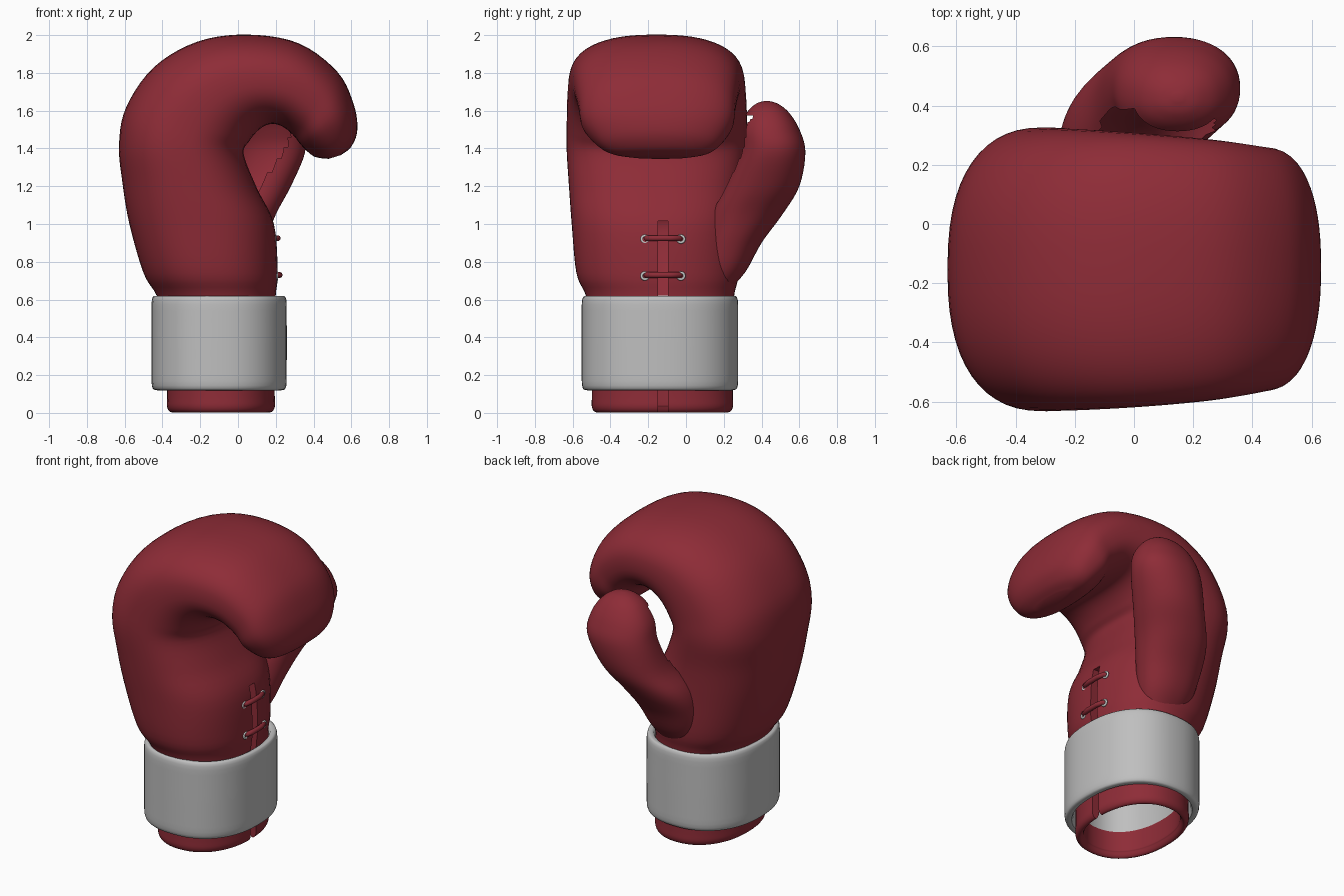
import bpy, bmesh, math
from mathutils import Vector

if "Cube" in bpy.data.objects:
    bpy.data.objects.remove(bpy.data.objects["Cube"])


def material(name, rgb):
    m = bpy.data.materials.new(name)
    m.diffuse_color = (*rgb, 1)
    m.use_nodes = True
    m.node_tree.nodes["Principled BSDF"].inputs["Base Color"].default_value = m.diffuse_color
    return m


RED = material("red leather", (0.27, 0.025, 0.038))
GREY = material("light grey cuff", (0.52, 0.52, 0.52))
METAL = material("eyelet metal", (0.6, 0.6, 0.6))


def spline(p, steps, closed=False):
    """Catmull-Rom through equal-length tuples."""
    n, out = len(p), []
    for i in range(n if closed else n - 1):
        if closed:
            q = [p[(i + k) % n] for k in (-1, 0, 1, 2)]
        else:
            q = [p[min(max(i + k, 0), n - 1)] for k in (-1, 0, 1, 2)]
        for s in range(steps):
            t = s / steps
            out.append([0.5 * (2 * b + (c - a) * t + (2 * a - 5 * b + 4 * c - d) * t * t
                               + (3 * b - a - 3 * c + d) * t ** 3) for a, b, c, d in zip(*q)])
    if not closed:
        out.append(list(p[-1]))
    return out


def smooth(ob, angle=50):
    bpy.ops.object.select_all(action='DESELECT')
    ob.select_set(True)
    bpy.context.view_layer.objects.active = ob
    bpy.ops.object.shade_smooth_by_angle(angle=math.radians(angle))


def sweep(name, stations, mats, steps=5, closed=False, sides=56, drop=None):
    """Station: outer x,z, inner x,z, y min, y max, roundness exponent."""
    bm, rings = bmesh.new(), []
    for ox, oz, ix, iz, y0, y1, e in spline(stations, steps, closed):
        c = Vector(((ox + ix) / 2, (y0 + y1) / 2, (oz + iz) / 2))
        a = Vector(((ix - ox) / 2, 0, (iz - oz) / 2))
        b = Vector((0, (y1 - y0) / 2, 0))
        ring = []
        for k in range(sides):
            t = math.tau * k / sides
            u, v = math.cos(t), math.sin(t)
            ring.append(bm.verts.new(c + a * math.copysign(abs(u) ** (2 / e), u)
                                     + b * math.copysign(abs(v) ** (2 / e), v)))
        rings.append(ring)
    pairs = list(zip(rings, rings[1:]))
    if closed:
        pairs.append((rings[-1], rings[0]))
    else:
        bm.faces.new(rings[0])
        bm.faces.new(rings[-1])
    for r, s in pairs:
        for k in range(sides):
            j = (k + 1) % sides
            bm.faces.new((r[k], r[j], s[j], s[k]))
    bmesh.ops.recalc_face_normals(bm, faces=bm.faces)
    if drop:
        gone = [f for f in bm.faces if drop(f.calc_center_median(), f.normal)]
        bmesh.ops.delete(bm, geom=gone, context='FACES')
    me = bpy.data.meshes.new(name)
    bm.to_mesh(me)
    bm.free()
    for m in mats:
        me.materials.append(m)
    ob = bpy.data.objects.new(name, me)
    bpy.context.collection.objects.link(ob)
    smooth(ob)
    return ob


def level(cx, cy, z, rx, ry, e=2.2):
    """Horizontal station."""
    return (cx - rx, z, cx + rx, z, cy - ry, cy + ry, e)


def knuckle(deg):
    """Station on the elliptical arc over the knuckles, 180 = back of hand."""
    t, s = math.radians(deg), (180 - deg) / 172
    bulge = 0.03 * max(0, math.sin(2 * t))
    return (0.63 * math.cos(t) + bulge, 1.42 + 0.58 * math.sin(t) + bulge,
            0.03 + 0.33 * s ** 1.1, 1.37 + 0.16 * abs(math.sin(math.pi * s)) ** 0.8,
            -0.632 + 0.1 * s ** 2.5, 0.325 - 0.09 * s ** 2, 2.45)


# Hand shell: hollow wrist, round the rim, up the hand, over the knuckles
hollow = [level(-0.17, -0.15, 1.10, 0.20, 0.25), level(-0.17, -0.15, 1.02, 0.30, 0.36),
          level(-0.15, -0.15, 0.85, 0.30, 0.37), level(-0.10, -0.135, 0.55, 0.235, 0.325)]
rim = [level(-0.09, -0.125, z, 0.285 - inset, 0.373 - inset) for z, inset in
       ((0.10, 0.05), (0.03, 0.045), (0.003, 0.024), (0.03, 0), (0.12, 0), (0.45, 0))]
hand = [(-0.43, 0.62, 0.20, 0.62, -0.53, 0.255, 2.2),
        (-0.50, 0.74, 0.21, 0.74, -0.58, 0.28, 2.3),
        (-0.575, 1.0, 0.19, 1.0, -0.605, 0.29, 2.4),
        (-0.612, 1.22, 0.10, 1.19, -0.62, 0.30, 2.4)]
arc = [knuckle(d) for d in (180, 160, 135, 110, 86, 62, 38, 20)]
tip = [(0.632, 1.50, 0.39, 1.365, -0.475, 0.185, 2.3),
       (0.60, 1.41, 0.43, 1.350, -0.40, 0.12, 2.2),
       (0.545, 1.365, 0.48, 1.345, -0.29, 0.02, 2.1)]
body = sweep("glove_hand", hollow + rim + hand + arc + tip, [RED, GREY])

# Pale lining on the inward faces behind the cuff
for f in body.data.polygons:
    c = f.center
    dot = f.normal.x * (c.x + 0.095) + f.normal.y * (c.y + 0.13)
    if 0.14 < c.z < 0.6 and dot < 0:
        f.material_index = 1

# Lacing slit cut through the palm side of the wrist
bpy.ops.mesh.primitive_cube_add(size=1, location=(0.21, -0.122, 0.45))
cutter = bpy.context.object
cutter.name = "slit_cutter"
cutter.scale = (0.42, 0.055, 1.13)
cutter.hide_render = True
mod = body.modifiers.new("slit", 'BOOLEAN')
mod.object = cutter
mod.operation = 'DIFFERENCE'
mod.solver = 'EXACT'
bpy.context.view_layer.objects.active = body
bpy.ops.object.modifier_apply(modifier=mod.name)
bpy.data.objects.remove(cutter)

# Thumb, rooted inside the hand
thumb = [level(-0.07, 0.11, 0.60, 0.08, 0.07), level(-0.07, 0.185, 0.74, 0.16, 0.125),
         level(-0.055, 0.245, 0.90, 0.20, 0.155),
         level(-0.015, 0.32, 1.05, 0.215, 0.19), level(0.07, 0.405, 1.20, 0.21, 0.195),
         level(0.135, 0.457, 1.38, 0.22, 0.175)]
# Rounded thumb tip
for deg in (26, 50, 70, 86):
    c, s = math.cos(math.radians(deg)), math.sin(math.radians(deg))
    thumb.append(level(0.14 + 0.01 * s, 0.457 - 0.03 * s, 1.38 + 0.272 * s, 0.22 * c, 0.175 * c))


def palm_opening(p, n):
    """The thumb is an open shell where it faces the palm."""
    return (n.y < -0.35 and p.y < 0.39 and 1.12 < p.z < 1.58
            and p.x < min(0.27, 0.10 + 0.6 * (p.z - 1.16)))


sweep("thumb", thumb, [RED], drop=palm_opening)

# Wide wrist cuff with rounded edges
half = [(0.122, 0.02), (0.145, 0.002), (0.25, 0.0)]
outside = half + [(0.742 - z, d) for z, d in reversed(half)]
sweep("wrist_cuff", [level(-0.1, -0.138, z, 0.358 - d, 0.414 - d, 2.3)
                     for z, d in outside + [(0.59, 0.05), (0.4, 0.055), (0.15, 0.05)]],
      [GREY], steps=3, closed=True)

# Laces bridging the slit, with an eyelet at each end
for i, (z, x) in enumerate(((0.925, 0.202), (0.73, 0.212))):
    cu = bpy.data.curves.new("lace", 'CURVE')
    cu.dimensions = '3D'
    cu.bevel_depth = 0.016
    cu.bevel_resolution = 3
    cu.use_fill_caps = True
    sp = cu.splines.new('POLY')
    path = [(s * y, dx) for s, y, dx in ((1, 0.093, -0.035), (1, 0.085, 0), (1, 0.04, 0.008),
                                         (-1, 0.04, 0.008), (-1, 0.085, 0), (-1, 0.093, -0.035))]
    sp.points.add(len(path) - 1)
    for p, (y, dx) in zip(sp.points, path):
        p.co = (x + dx, y - 0.122, z, 1)
    cu.materials.append(RED)
    bpy.context.collection.objects.link(bpy.data.objects.new(f"lace_{i + 1}", cu))
    for side in (-1, 1):
        bpy.ops.mesh.primitive_torus_add(location=(x - 0.006, -0.122 + side * 0.095, z - 0.005),
                                         rotation=(0, math.pi / 2, 0),
                                         major_radius=0.018, minor_radius=0.007,
                                         major_segments=20, minor_segments=8)
        eye = bpy.context.object
        eye.name = "eyelet"
        eye.data.materials.append(METAL)
        smooth(eye)
